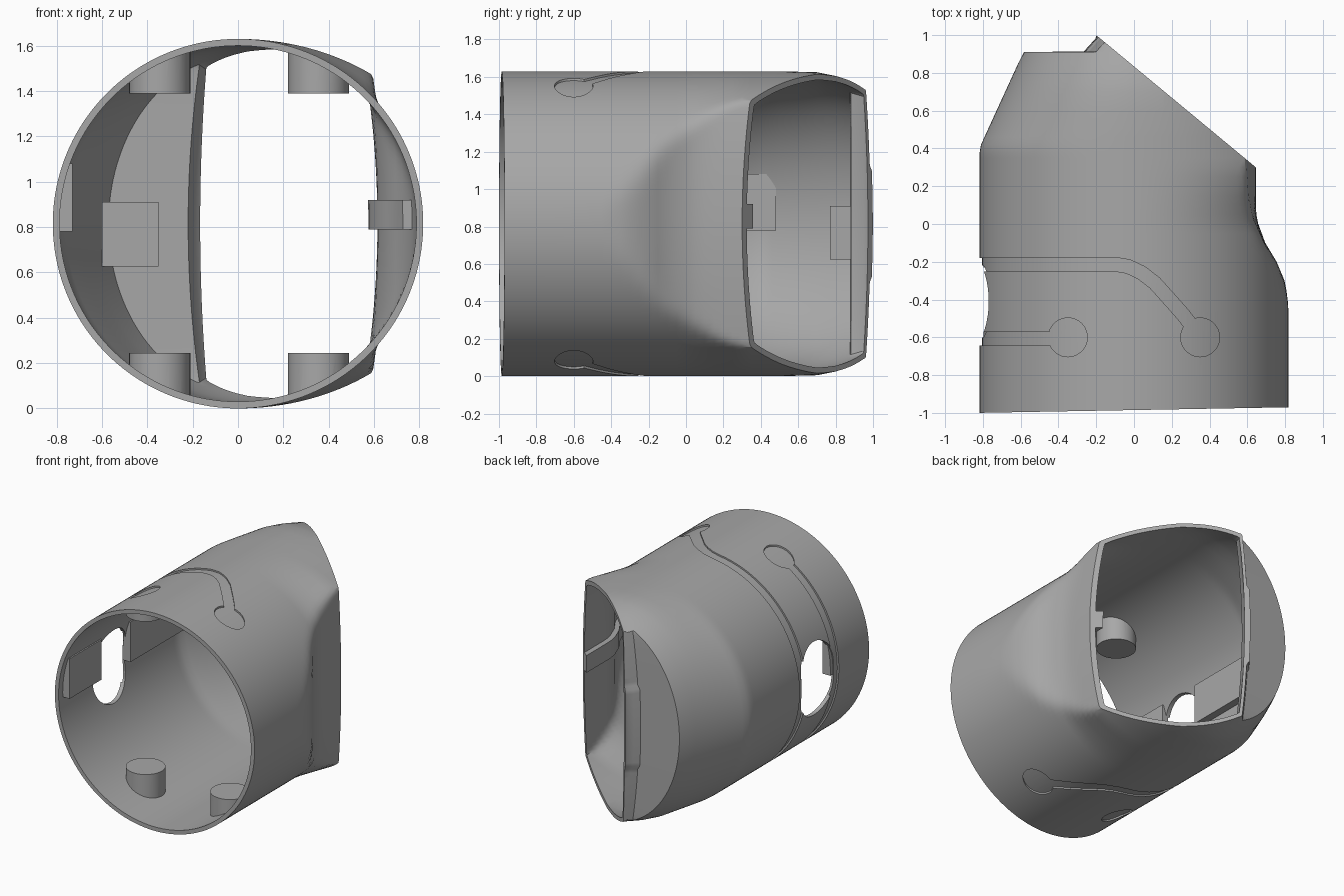
import bpy, bmesh, math

if "Cube" in bpy.data.objects:
    bpy.data.objects.remove(bpy.data.objects["Cube"])

R, ZC, SEG, WALL = 0.817, 0.815, 160, 0.03


def table(points, y):
    """Linear interpolation through (y, value) pairs, clamped at the ends."""
    if y <= points[0][0]:
        return points[0][1]
    for (y0, v0), (y1, v1) in zip(points, points[1:]):
        if y <= y1:
            return v0 + (v1 - v0) * (y - y0) / (y1 - y0)
    return points[-1][1]


def soft_min(a, b, k):
    h = max(k - abs(a - b), 0)
    return min(a, b) - (h * h / (4 * k) if k > 0 else 0)


LEFT = [(0.38, R), (0.42, 0.81), (0.46, 0.792), (0.89, 0.595), (0.93, 0.57)]
RIGHT = [(0.0, R), (0.1, 0.86), (0.3, 1.0)]
HEIGHT = [(0.5, ZC), (0.7, 0.81), (0.8, 0.79), (0.95, 0.745)]
DENT = [(-0.45, R), (-0.38, 0.813), (-0.3, 0.797), (-0.2, 0.755), (-0.1, 0.695),
        (0.0, 0.658), (0.05, 0.648), (0.1, 0.645)]
BOW = [(-0.2, 0.0), (0.15, 0.05)]
BLEND = [(-0.45, 0.0), (-0.2, 0.04), (0.1, 0.04), (0.3, 0.012)]
LIP = [(0.915, 0.25), (0.98, 0.19), (1.0, 0.183)]

grey = bpy.data.materials.new("dark_grey")
grey.diffuse_color = (0.39, 0.39, 0.39, 1)
grey.use_nodes = True
grey.node_tree.nodes["Principled BSDF"].inputs["Base Color"].default_value = grey.diffuse_color


def make(name, bm):
    bmesh.ops.recalc_face_normals(bm, faces=bm.faces)
    mesh = bpy.data.meshes.new(name)
    bm.to_mesh(mesh)
    bm.free()
    mesh.materials.append(grey)
    ob = bpy.data.objects.new(name, mesh)
    bpy.context.collection.objects.link(ob)
    return ob


def body(name, t):
    """Closed solid of the housing shape, shrunk by t."""
    cap = 0.91 - 1.1 * t
    ys = [-1.0 if t == 0 else -1.1, -0.7] + [-0.45 + 0.05 * i for i in range(17)]
    ys += [0.38, 0.42, 0.46, 0.5, 0.6, 0.7, 0.75, 0.8, 0.85, cap, cap + 0.004, 0.95, 0.98, 1.0, 1.1]
    bm = bmesh.new()
    rings = []
    for y in sorted(ys):
        ring = []
        for i in range(SEG):
            a = 2 * math.pi * i / SEG
            c = math.cos(a)
            x = c * (table(RIGHT if c > 0 else LEFT, y) - t)
            dz = math.sin(a) * (table(HEIGHT, y) - t)
            dent = table(DENT, y) - t - table(BOW, y) * (dz / 0.65) ** 2
            x = soft_min(x, dent, table(BLEND, y))
            if y > cap + 0.002:
                tab = 0.015 if t == 0 and abs(dz) < 0.31 else 0
                x = max(x, t - table(LIP, y) - tab + 0.05 * (dz / 0.7) ** 2)
            yy = -0.985 + 0.018 * x if y == -1.0 else y
            ring.append(bm.verts.new((x, yy, ZC + dz)))
        rings.append(ring)
    for r0, r1 in zip(rings, rings[1:]):
        for i in range(SEG):
            j = (i + 1) % SEG
            bm.faces.new((r0[i], r0[j], r1[j], r1[i]))
    bm.faces.new(rings[0])
    bm.faces.new(rings[-1])
    return make(name, bm)


def prism(name, pts, axis, lo, hi):
    """Extrude a 2D outline along an axis."""
    place = {'x': lambda u, v, w: (w, u, v), 'y': lambda u, v, w: (u, w, v),
             'z': lambda u, v, w: (u, v, w)}[axis]
    bm = bmesh.new()
    a, b = ([bm.verts.new(place(u, v, w)) for u, v in pts] for w in (lo, hi))
    bm.faces.new(a)
    bm.faces.new(b)
    for i in range(len(pts)):
        j = (i + 1) % len(pts)
        bm.faces.new((a[i], a[j], b[j], b[i]))
    return make(name, bm)


def circle(cx, cy, r, n=40):
    return [(cx + r * math.cos(2 * math.pi * i / n), cy + r * math.sin(2 * math.pi * i / n))
            for i in range(n)]


def box(name, x, y, z):
    return prism(name, [(x[0], y[0]), (x[1], y[0]), (x[1], y[1]), (x[0], y[1])], 'z', *z)


def strip(path, width):
    """Outline of a constant-width band along a 2D path."""
    left, right = [], []
    for i, (x, y) in enumerate(path):
        p, q = path[max(i - 1, 0)], path[min(i + 1, len(path) - 1)]
        d = math.hypot(q[0] - p[0], q[1] - p[1])
        nx, ny = -(q[1] - p[1]) / d * width / 2, (q[0] - p[0]) / d * width / 2
        left.append((x + nx, y + ny))
        right.append((x - nx, y - ny))
    return left + right[::-1]


def cut(ob, tool, op='DIFFERENCE', drop=False):
    m = ob.modifiers.new("cut", 'BOOLEAN')
    m.operation, m.solver, m.object = op, 'EXACT', tool
    bpy.context.view_layer.objects.active = ob
    bpy.ops.object.modifier_apply(modifier=m.name)
    if drop:
        bpy.data.objects.remove(tool)


# Helpers: cavity, inner limits and the slanted cut for the mouth
cavity = body("cavity_cutter", WALL)
limit = body("fixture_limit", 0.02)
rib_core = body("rib_cutter", 0.07)
mouth = box("mouth_cutter", (0, 4), (-3, 3), (-2, 4))
mouth.location = (0.2225, 0.65, 0)
mouth.rotation_euler = (0, 0, math.atan2(0.845, 0.7))
core = prism("groove_core", circle(0, ZC, R - 0.013, SEG), 'y', -2, 2)
bpy.context.view_layer.update()

# Main shell
shell = body("housing_shell", 0)
cut(shell, cavity)
cut(shell, mouth)

# Recessed bands with round ends, on top and bottom and wrapping the left side
bends = [(-1, -0.217), (-0.1, -0.213), (-0.03, -0.225), (0.04, -0.258), (0.11, -0.312),
         (0.2, -0.412), (0.26, -0.48), (0.33, -0.57)]
grooves = [strip(bends, 0.073), circle(0.35, -0.6, 0.103),
           strip([(-1, -0.607), (-0.35, -0.607)], 0.07), circle(-0.35, -0.6, 0.103)]
for outline in grooves:
    g = prism("groove_cutter", outline, 'z', -0.5, 2.2)
    cut(g, core)
    cut(shell, g, drop=True)

# Rounded slot through the left wall
slot = [(-0.41 + 0.19 * math.cos(a), ZC + s * 0.085 + 0.19 * math.sin(a))
        for s in (1, -1) for a in [math.pi * i / 16 + (0 if s > 0 else math.pi) for i in range(17)]]
cut(shell, prism("slot_cutter", slot, 'x', -1.2, -0.6), drop=True)

# Four screw bosses
fixtures = []
for x in (-0.345, 0.355):
    for label, z in (("lower", (-0.1, 0.245)), ("upper", (1.39, 1.75))):
        side = "left" if x < 0 else "right"
        fixtures.append(prism(f"{label}_{side}_boss", circle(x, -0.6, 0.135), 'z', *z))

# Flat rails either side of the slot, end block and right rib
fixtures += [
    box("front_rail", (-0.9, -0.73), (-0.95, -0.57), (0.78, 1.08)),
    box("rear_rail", (-0.9, -0.73), (-0.23, 0.48), (0.78, 1.08)),
    box("end_block", (-0.6, -0.35), (0.77, 1.0), (0.625, 0.91)),
]
rib = box("right_rib", (0.4, 0.9), (-0.3, 0.5), (0.79, 0.92))
cut(rib, rib_core)
cut(rib, mouth)
fixtures.append(rib)
for f in fixtures:
    cut(f, limit, 'INTERSECT')

for helper in (cavity, limit, rib_core, mouth, core):
    bpy.data.objects.remove(helper)

# Smooth shading with crisp edges
for ob in [shell] + fixtures:
    bpy.ops.object.select_all(action='DESELECT')
    ob.select_set(True)
    bpy.context.view_layer.objects.active = ob
    bpy.ops.object.shade_smooth_by_angle(angle=math.radians(28))
